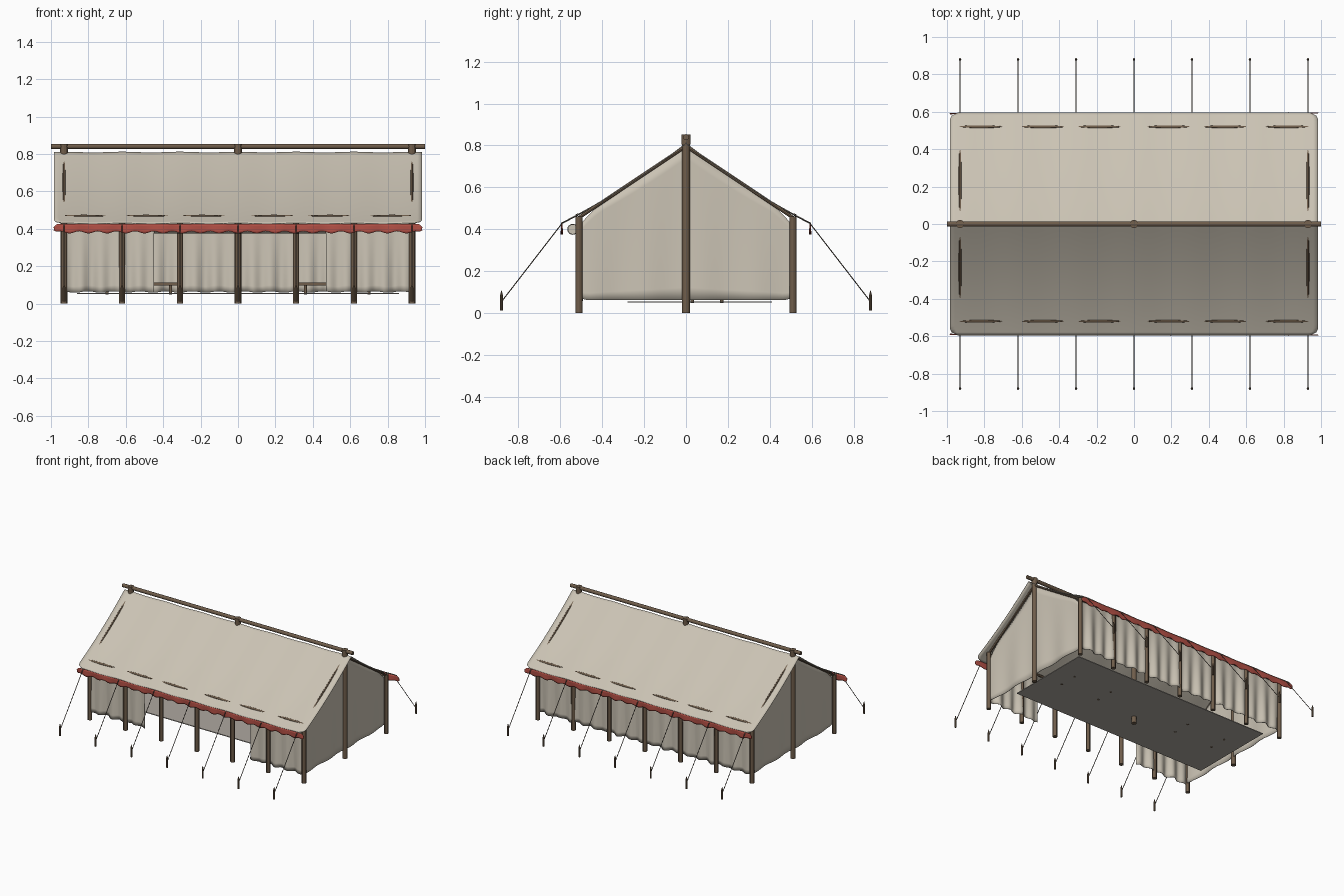
import bpy, math
from mathutils import Vector

if "Cube" in bpy.data.objects:
    bpy.data.objects.remove(bpy.data.objects["Cube"])


def material(name, rgb):
    m = bpy.data.materials.new(name)
    m.use_nodes = True
    m.diffuse_color = (*rgb, 1)
    b = next(n for n in m.node_tree.nodes if n.type == 'BSDF_PRINCIPLED')
    b.inputs["Base Color"].default_value = (*rgb, 1)
    b.inputs["Roughness"].default_value = 0.9
    return m


CANVAS = material("canvas", (0.60, 0.55, 0.46))
WOOD = material("wood", (0.16, 0.11, 0.07))
RED = material("red trim", (0.45, 0.08, 0.06))
ROPE = material("rope", (0.12, 0.10, 0.08))
FLOOR = material("floor cloth", (0.42, 0.39, 0.35))


def sheet(name, f, nu, nv, mat, thick=0.005):
    """Cloth sheet from a function of u and v, both running 0 to 1."""
    verts = [f(i / nu, j / nv) for j in range(nv + 1) for i in range(nu + 1)]
    w = nu + 1
    faces = [(j * w + i, j * w + i + 1, (j + 1) * w + i + 1, (j + 1) * w + i)
             for j in range(nv) for i in range(nu)]
    me = bpy.data.meshes.new(name)
    me.from_pydata(verts, [], faces)
    me.polygons.foreach_set("use_smooth", [True] * len(faces))
    me.materials.append(mat)
    ob = bpy.data.objects.new(name, me)
    bpy.context.collection.objects.link(ob)
    mod = ob.modifiers.new("thickness", 'SOLIDIFY')
    mod.thickness, mod.offset = thick, 0
    return ob


def pole(name, a, b, r, mat=WOOD, sides=12, tip=None):
    """Round bar between two points, tapering to radius tip if given."""
    a, b = Vector(a), Vector(b)
    bpy.ops.mesh.primitive_cone_add(vertices=sides, radius1=r, radius2=r if tip is None else tip,
                                    depth=(b - a).length, location=(a + b) / 2)
    ob = bpy.context.object
    ob.name = name
    ob.rotation_euler = (b - a).to_track_quat('Z', 'Y').to_euler()
    ob.data.materials.append(mat)
    bpy.ops.object.shade_smooth_by_angle()
    return ob


def box(name, loc, size, mat):
    bpy.ops.mesh.primitive_cube_add(size=1, location=loc)
    ob = bpy.context.object
    ob.name, ob.scale = name, size
    ob.data.materials.append(mat)


EAVE = 0.595


def roof_z(y):
    t = abs(y) / EAVE
    return 0.81 - 0.38 * t - 0.08 * t * (1 - t)


XS = [i * 0.31 for i in range(-3, 4)]

# Roof with rounded lower corners and a slight sag between posts
def roof_point(u, v):
    y = (2 * v - 1) * EAVE
    r = 0.045
    d = max(0, abs(y) - (EAVE - r))
    half = 0.985 - r + math.sqrt(max(0, r * r - d * d))
    x = (2 * u - 1) * half
    return x, y, roof_z(y) - 0.004 * math.sin(math.pi * x / 0.31) ** 2


sheet("roof", roof_point, 72, 72, CANVAS, 0.004)

# Ridge pole and the three tall posts with their lashings
pole("ridge_pole", (-1, 0, 0.84), (1, 0, 0.84), 0.014)
for x in (-0.93, 0, 0.93):
    pole("ridge_post", (x, 0, 0), (x, 0, 0.84), 0.019)
    pole("ridge_lashing", (x, 0, 0.805), (x, 0, 0.852), 0.022)

# Rafters at both gable ends
for x in (-0.93, 0.93):
    for s in (-1, 1):
        pole("gable_rafter", (x, 0, 0.797), (x, s * 0.51, 0.456), 0.008)

# Eaves: posts, rails, rail ridges in the cloth, guy ropes, pegs, valance
for s, side in ((-1, "front"), (1, "back")):
    for x in XS:
        pole(side + "_post", (x, s * 0.51, 0), (x, s * 0.51, 0.462), 0.017)
        pole(side + "_guy_rope", (x, s * 0.59, 0.43), (x, s * 0.88, 0.055), 0.0025, ROPE, 6)
        pole(side + "_peg", (x, s * 0.88, 0.012), (x, s * 0.88, 0.085), 0.007, WOOD, 8)
        pole(side + "_peg_tip", (x, s * 0.88, 0.085), (x, s * 0.88, 0.108), 0.007, WOOD, 8, 0.001)
    pole(side + "_eave_rail", (-0.93, s * 0.51, 0.452), (0.93, s * 0.51, 0.452), 0.009)
    for x in (-0.825, -0.49, -0.19, 0.19, 0.49, 0.825):
        bpy.ops.mesh.primitive_uv_sphere_add(segments=16, ring_count=8, radius=1,
                                             location=(x, s * 0.52, roof_z(0.52)))
        ob = bpy.context.object
        ob.name, ob.scale = side + "_rail_ridge", (0.12, 0.008, 0.005)
        ob.rotation_euler.x = -s * 0.55
        ob.data.materials.append(WOOD)
        bpy.ops.object.shade_smooth()

    # Scalloped valance with rounded ends
    def valance_point(u, v, s=s):
        x = (2 * u - 1) * 0.985
        end = max(0, abs(x) - 0.962) / 0.023
        top = 0.426 - 0.016 * end ** 2
        low = 0.381 - 0.006 * math.cos(x * 2 * math.pi / 0.1) + 0.014 * end ** 2
        return x, s * (EAVE - 0.003 + 0.003 * v * math.sin(x * 40)), top + (low - top) * v

    sheet(side + "_valance", valance_point, 160, 4, RED)


# Long walls hang in folds that deepen toward the hem
def long_wall(name, s, x0, x1):
    def point(u, v):
        x = x0 + (x1 - x0) * u
        fold = math.sin(x * 62) + 0.5 * math.sin(x * 31 + 1)
        z = 0.455 + (0.062 + 0.004 * math.sin(x * 45) - 0.455) * v
        return x, s * 0.509 + 0.011 * fold * (0.15 + 0.85 * v), z
    sheet(name, point, int((x1 - x0) * 100), 12, CANVAS, 0.004)


long_wall("back_wall", 1, -0.92, 0.92)
long_wall("front_wall_right", -1, -0.92, -0.45)
long_wall("front_wall_left", -1, 0.47, 0.92)

# Rolled up door cloth with ties
pole("rolled_door", (-0.45, -0.54, 0.4), (0.47, -0.54, 0.4), 0.024, CANVAS, 16)
for x in (-0.3, 0.01, 0.32):
    pole("door_tie", (x - 0.006, -0.54, 0.4), (x + 0.006, -0.54, 0.4), 0.026, ROPE, 16)

# Gable walls follow the roof line
for s, side in ((-1, "right"), (1, "left")):
    def gable_point(u, v, s=s):
        y = (2 * u - 1) * 0.512
        edge = max(0, abs(y) - 0.38) / 0.13
        top = roof_z(y) - 0.01 - 0.05 * edge ** 2
        low = 0.062 + 0.012 * max(0, abs(y) - 0.47) / 0.04
        return s * 0.922 + 0.006 * v * math.sin(y * 24), y, top + (low - top) * v

    sheet(side + "_gable_wall", gable_point, 60, 12, CANVAS, 0.004)

# Ground cloth and two low benches inside
box("ground_cloth", (0, 0.065, 0.054), (1.72, 0.69, 0.006), FLOOR)
for s in (-1, 1):
    box("bench_top", (s * 0.53, 0.1, 0.105), (0.44, 0.2, 0.018), WOOD)
    for dx in (-0.17, 0.17):
        for dy in (-0.07, 0.07):
            pole("bench_leg", (s * 0.53 + dx, 0.1 + dy, 0.048), (s * 0.53 + dx, 0.1 + dy, 0.1), 0.008)
